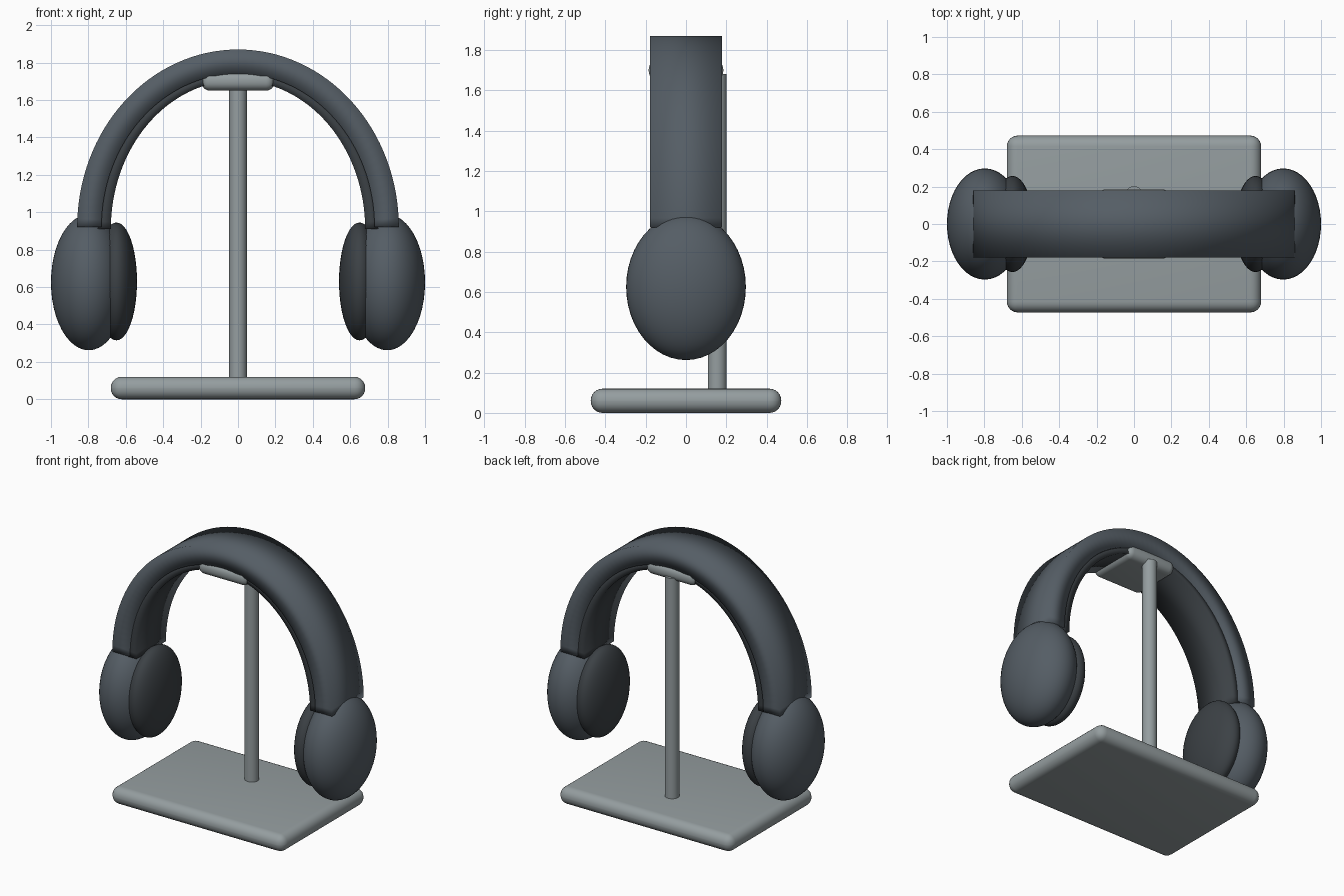
import bpy, bmesh, math

if "Cube" in bpy.data.objects:
    bpy.data.objects.remove(bpy.data.objects["Cube"])


def material(name, rgb):
    m = bpy.data.materials.new(name)
    m.diffuse_color = (*rgb, 1)
    m.use_nodes = True
    m.node_tree.nodes["Principled BSDF"].inputs["Base Color"].default_value = m.diffuse_color
    return m


STAND = material("stand_grey", (0.30, 0.34, 0.35))
SHELL = material("dark_slate", (0.09, 0.11, 0.13))
PAD = material("dark_cushion", (0.045, 0.053, 0.06))


def finish(name, bm, mat, smooth_angle=None):
    bmesh.ops.recalc_face_normals(bm, faces=bm.faces)
    me = bpy.data.meshes.new(name)
    bm.to_mesh(me)
    bm.free()
    me.materials.append(mat)
    ob = bpy.data.objects.new(name, me)
    bpy.context.collection.objects.link(ob)
    for p in me.polygons:
        p.use_smooth = True
    if smooth_angle:
        bpy.ops.object.select_all(action='DESELECT')
        ob.select_set(True)
        bpy.context.view_layer.objects.active = ob
        bpy.ops.object.shade_smooth_by_angle(angle=math.radians(smooth_angle))
    return ob


def rounded_box(name, size, centre, radius, mat):
    bm = bmesh.new()
    bmesh.ops.create_cube(bm, size=1)
    bmesh.ops.scale(bm, vec=size, verts=bm.verts)
    bmesh.ops.bevel(bm, geom=list(bm.edges), offset=radius, segments=6,
                    profile=0.5, affect='EDGES')
    bmesh.ops.translate(bm, vec=centre, verts=bm.verts)
    return finish(name, bm, mat, 35)


def ellipsoid(name, centre, radii, mat):
    bm = bmesh.new()
    bmesh.ops.create_uvsphere(bm, u_segments=48, v_segments=24, radius=1)
    bmesh.ops.scale(bm, vec=radii, verts=bm.verts)
    bmesh.ops.translate(bm, vec=centre, verts=bm.verts)
    return finish(name, bm, mat)


def arch(name, outer, inner, half_width, z0, mat, steps=64):
    """Half-elliptical strap with a rectangular section."""
    bm = bmesh.new()
    rings = []
    for i in range(steps + 1):
        a = math.pi * i / steps
        rings.append([bm.verts.new((r[0] * math.cos(a), y, z0 + r[1] * math.sin(a)))
                      for r, y in ((outer, -half_width), (outer, half_width),
                                   (inner, half_width), (inner, -half_width))])
    for a, b in zip(rings, rings[1:]):
        for k in range(4):
            n = (k + 1) % 4
            bm.faces.new((a[k], a[n], b[n], b[k]))
    bm.faces.new(rings[0])
    bm.faces.new(rings[-1])
    return finish(name, bm, mat)


# Stand: base plate, rear post, cradle under the headband
rounded_box("base_plate", (1.36, 0.945, 0.12), (0, 0, 0.06), 0.058, STAND)
rounded_box("cradle", (0.39, 0.37, 0.10), (0, 0, 1.70), 0.045, STAND)
bm = bmesh.new()
bmesh.ops.create_cone(bm, cap_ends=True, segments=32, radius1=0.047,
                      radius2=0.047, depth=1.60)
bmesh.ops.translate(bm, vec=(0, 0.155, 0.88), verts=bm.verts)
finish("post", bm, STAND, 35)

# Headband and its inner padding
arch("headband", (0.86, 0.95), (0.73, 0.82), 0.178, 0.92, SHELL)
arch("headband_padding", (0.75, 0.84), (0.68, 0.795), 0.165, 0.91, PAD)

# Ear cups and cushions, one per side
for side, s in (("left", -1), ("right", 1)):
    ellipsoid(side + "_ear_cup", (s * 0.798, 0, 0.625), (0.202, 0.297, 0.363), SHELL)
    ellipsoid(side + "_ear_cushion", (s * 0.65, 0, 0.63), (0.11, 0.257, 0.315), PAD)
